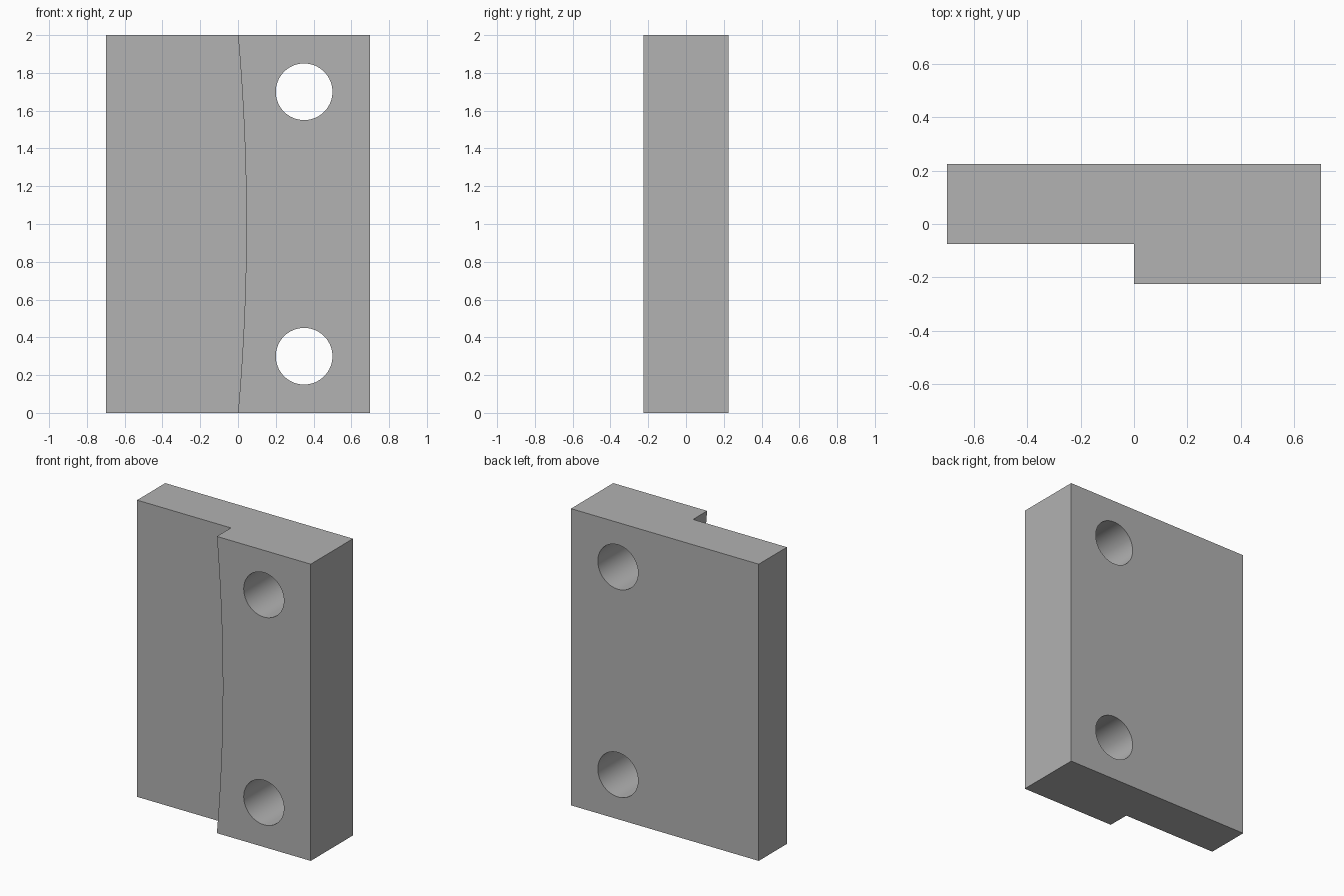
import bpy
import bmesh
import math
from mathutils import Matrix, Vector

cube = bpy.data.objects.get("Cube")
if cube:
    bpy.data.objects.remove(cube, do_unlink=True)

WIDTH, DEPTH, HEIGHT = 1.4, 0.45, 2.0
STEP_Y = -0.075       # front of the thin half
SAG = 0.044           # how far the curved shoulder bows in
HOLE_X, HOLE_R = 0.35, 0.15

grey = bpy.data.materials.new("plain grey")
grey.use_nodes = True
grey.diffuse_color = (0.445, 0.445, 0.445, 1)
grey.node_tree.nodes["Principled BSDF"].inputs["Base Color"].default_value = grey.diffuse_color


def make_object(name, bm):
    bmesh.ops.recalc_face_normals(bm, faces=bm.faces)
    mesh = bpy.data.meshes.new(name)
    bm.to_mesh(mesh)
    bm.free()
    mesh.materials.append(grey)
    obj = bpy.data.objects.new(name, mesh)
    bpy.context.collection.objects.link(obj)
    return obj


def cut(target, cutter):
    """Subtract the cutter from the target, then discard it."""
    cutter.hide_render = True
    mod = target.modifiers.new("cut", 'BOOLEAN')
    mod.operation = 'DIFFERENCE'
    mod.solver = 'EXACT'
    mod.object = cutter
    bpy.context.view_layer.objects.active = target
    bpy.ops.object.modifier_apply(modifier=mod.name)
    bpy.data.objects.remove(cutter, do_unlink=True)


# Full block
bm = bmesh.new()
bmesh.ops.create_cube(bm, size=1)
bmesh.ops.scale(bm, vec=(WIDTH, DEPTH, HEIGHT), verts=bm.verts)
bmesh.ops.translate(bm, vec=(0, 0, HEIGHT / 2), verts=bm.verts)
block = make_object("stepped_block", bm)

# Front recess with a shoulder that follows a shallow arc
half = HEIGHT / 2
radius = (half ** 2 + SAG ** 2) / (2 * SAG)
spread = math.asin(half / radius)
STEPS = 32
profile = [(-1, -0.1), (0, -0.1)]
for i in range(STEPS + 1):
    a = spread * (2 * i / STEPS - 1)
    profile.append((SAG - radius * (1 - math.cos(a)), half + radius * math.sin(a)))
profile += [(0, HEIGHT + 0.1), (-1, HEIGHT + 0.1)]
bm = bmesh.new()
face = bm.faces.new([bm.verts.new((x, STEP_Y, z)) for x, z in profile])
swept = bmesh.ops.extrude_face_region(bm, geom=[face])["geom"]
bmesh.ops.translate(bm, vec=(0, -0.5, 0),
                    verts=[v for v in swept if isinstance(v, bmesh.types.BMVert)])
cut(block, make_object("recess_cutter", bm))

# Two through holes
for z in (0.3, 1.7):
    bm = bmesh.new()
    bmesh.ops.create_cone(bm, cap_ends=True, segments=64, radius1=HOLE_R, radius2=HOLE_R, depth=1,
                          matrix=Matrix.Translation(Vector((HOLE_X, 0, z)))
                          @ Matrix.Rotation(math.pi / 2, 4, 'X'))
    cut(block, make_object("hole_cutter", bm))

# Smooth the curved walls, keep the edges sharp
bpy.ops.object.select_all(action='DESELECT')
block.select_set(True)
bpy.context.view_layer.objects.active = block
bpy.ops.object.shade_smooth_by_angle(angle=math.radians(30))
